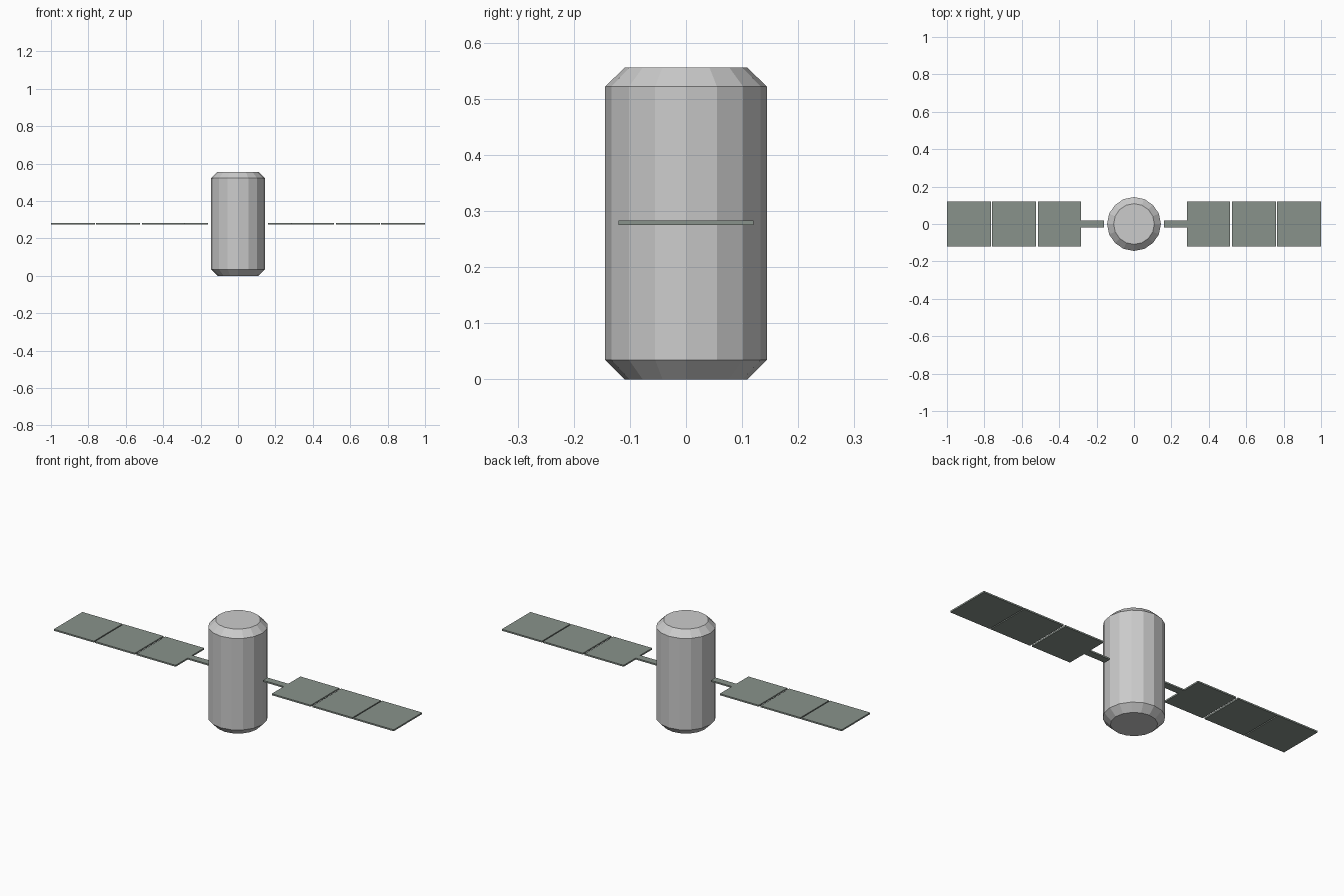
import bpy, bmesh
from math import cos, sin, tau

if "Cube" in bpy.data.objects:
    bpy.data.objects.remove(bpy.data.objects["Cube"])

MID_Z = 0.279
SIDES = 16

panel_mat = bpy.data.materials.new("dark_green_grey")
panel_mat.diffuse_color = (0.25, 0.29, 0.26, 1)
panel_mat.use_nodes = True
panel_mat.node_tree.nodes["Principled BSDF"].inputs["Base Color"].default_value = panel_mat.diffuse_color


def add_object(name, bm, mat=None):
    bmesh.ops.recalc_face_normals(bm, faces=bm.faces)
    mesh = bpy.data.meshes.new(name)
    bm.to_mesh(mesh)
    bm.free()
    obj = bpy.data.objects.new(name, mesh)
    bpy.context.collection.objects.link(obj)
    if mat:
        mesh.materials.append(mat)
    return obj


def plate(name, x0, x1, half_width, thickness=0.008):
    bm = bmesh.new()
    bmesh.ops.create_cube(bm, size=1)
    for v in bm.verts:
        v.co.x = x0 if v.co.x < 0 else x1
        v.co.y *= 2 * half_width
        v.co.z = MID_Z + v.co.z * thickness
    return add_object(name, bm, panel_mat)


# Body: 16-sided drum with chamfered ends
bm = bmesh.new()
rings = []
for r, z in [(0.109, 0), (0.144, 0.035), (0.144, 0.522), (0.109, 0.556)]:
    rings.append([bm.verts.new((r * cos(tau * i / SIDES), r * sin(tau * i / SIDES), z))
                  for i in range(SIDES)])
for low, high in zip(rings, rings[1:]):
    for i in range(SIDES):
        j = (i + 1) % SIDES
        bm.faces.new((low[i], low[j], high[j], high[i]))
bm.faces.new(rings[0])
bm.faces.new(rings[-1])
add_object("body", bm)

# Solar wings: a strut and three panels on each side
PANELS = [(0.283, 0.512), (0.523, 0.758), (0.764, 1.0)]
for side, s in (("right", 1), ("left", -1)):
    plate(f"{side}_strut", *sorted((s * 0.16, s * 0.283)), 0.019)
    for n, (a, b) in enumerate(PANELS, 1):
        plate(f"{side}_panel_{n}", *sorted((s * a, s * b)), 0.12)
